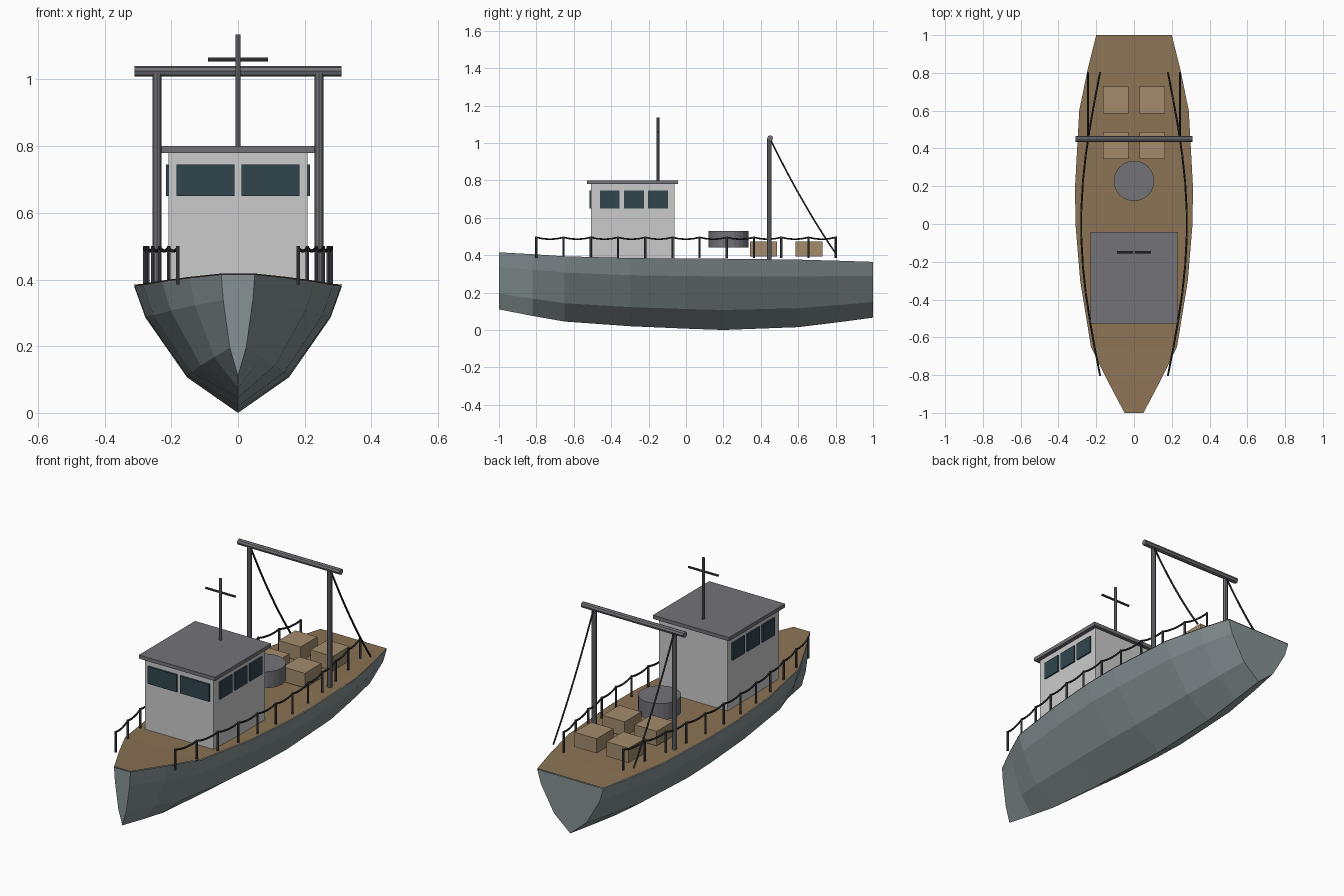
import bpy, bmesh, math
from mathutils import Vector

if "Cube" in bpy.data.objects:
    bpy.data.objects.remove(bpy.data.objects["Cube"])


def mat(name, r, g, b):
    m = bpy.data.materials.new(name)
    m.diffuse_color = (r, g, b, 1)
    m.use_nodes = True
    m.node_tree.nodes["Principled BSDF"].inputs["Base Color"].default_value = m.diffuse_color
    return m


HULL = mat("hull_paint", 0.24, 0.29, 0.30)
WOOD = mat("deck_wood", 0.26, 0.17, 0.09)
CRATE = mat("crate_wood", 0.36, 0.26, 0.15)
WALL = mat("cabin_paint", 0.55, 0.55, 0.55)
METAL = mat("metal", 0.17, 0.17, 0.19)
DARK = mat("dark_metal", 0.06, 0.06, 0.07)
GLASS = mat("glass", 0.03, 0.06, 0.075)
ROPE = mat("rope", 0.02, 0.02, 0.02)


def finish(name, bm, m):
    bmesh.ops.recalc_face_normals(bm, faces=bm.faces[:])
    me = bpy.data.meshes.new(name)
    bm.to_mesh(me)
    bm.free()
    me.materials.append(m)
    ob = bpy.data.objects.new(name, me)
    bpy.context.collection.objects.link(ob)
    return ob


def box(name, x, y, z, m):
    """Box from (min, max) ranges."""
    bm = bmesh.new()
    bmesh.ops.create_cube(bm, size=1)
    for v in bm.verts:
        v.co = [(r[0] + r[1]) / 2 + c * (r[1] - r[0]) for r, c in zip((x, y, z), v.co)]
    return finish(name, bm, m)


def rod(name, a, b, r, m, sides=8):
    """Cylinder between two points."""
    a, b = Vector(a), Vector(b)
    bm = bmesh.new()
    bmesh.ops.create_cone(bm, cap_ends=True, segments=sides, radius1=r, radius2=r,
                          depth=(b - a).length)
    q = (b - a).to_track_quat('Z', 'Y')
    for v in bm.verts:
        v.co = q @ v.co + (a + b) / 2
    return finish(name, bm, m)


def rope(name, pts, r):
    cu = bpy.data.curves.new(name, 'CURVE')
    cu.dimensions = '3D'
    cu.bevel_depth = r
    cu.bevel_resolution = 1
    cu.use_fill_caps = True
    sp = cu.splines.new('POLY')
    sp.points.add(len(pts) - 1)
    for p, c in zip(sp.points, pts):
        p.co = (*c, 1)
    cu.materials.append(ROPE)
    ob = bpy.data.objects.new(name, cu)
    bpy.context.collection.objects.link(ob)


def sag(a, b, depth, n):
    """Points of a line hanging between a and b."""
    a, b = Vector(a), Vector(b)
    return [a.lerp(b, i / n) - Vector((0, 0, 4 * depth * (i / n) * (1 - i / n)))
            for i in range(n + 1)]


# Hull stations: y, deck half width, deck height, keel height
stations = [(-1, .05, .415, .11), (-.82, .145, .405, .075), (-.65, .228, .394, .045),
            (-.3, .285, .384, .02), (0, .31, .382, .007), (.2, .312, .381, 0),
            (.6, .29, .376, .015), (.82, .245, .37, .042), (1, .20, .364, .066)]
section = [(1, 1), (.89, .75), (.49, .28), (0, 0)]  # width and height fractions
section += [(-w, h) for w, h in section[-2::-1]]

bm = bmesh.new()
rings = [[bm.verts.new((w * fx, y, k + (d - k) * fz)) for fx, fz in section]
         for y, w, d, k in stations]
for r0, r1 in zip(rings, rings[1:]):
    for i in range(len(section) - 1):
        bm.faces.new((r0[i], r0[i + 1], r1[i + 1], r1[i]))
bm.faces.new(rings[0])
bm.faces.new(rings[-1])
finish("hull", bm, HULL)

# Deck following the sheer line
bm = bmesh.new()
rows = [[bm.verts.new((s * w, y, d + .003)) for s in (-1, 1)] for y, w, d, k in stations]
for a, b in zip(rows, rows[1:]):
    bm.faces.new((a[0], a[1], b[1], b[0]))
deck = finish("deck", bm, WOOD)
if deck.data.polygons[0].normal.z < 0:
    deck.data.flip_normals()

# Wheelhouse with roof and windows
box("cabin", (-.208, .208), (-.508, -.062), (.38, .78), WALL)
box("cabin_roof", (-.23, .23), (-.528, -.042), (.78, .8), METAL)
for s in (-1, 1):
    box("front_window", sorted((s * .01, s * .185)), (-.516, -.5), (.65, .745), GLASS)
    for y in (-.408, -.278, -.15):
        box("side_window", sorted((s * .2, s * .216)), (y - .053, y + .053), (.65, .745), GLASS)

# Aerial mast
rod("mast", (0, -.15, .79), (0, -.15, 1.135), .008, METAL)
rod("mast_crossbar", (-.09, -.15, 1.06), (.09, -.15, 1.06), .006, DARK)

# Stern gantry with stays
rod("gantry_beam", (-.31, .45, 1.025), (.31, .45, 1.025), .016, METAL)
for s in (-1, 1):
    rod("gantry_post", (s * .243, .445, .375), (s * .243, .445, 1.02), .013, METAL)
    rope("stay_rope", sag((s * .243, .455, 1.01), (s * .243, .8, .41), .025, 10), .005)

# Railings: stanchions and sagging rope
for s in (-1, 1):
    tops = []
    for i in range(12):
        t = i / 11
        x, y = s * (.18 + .1 * math.sin(math.pi * t)), -.8 + 1.6 * t
        rod("rail_post", (x, y, .385), (x, y, .5), .006, DARK, 6)
        tops.append((x, y, .495))
    line = [tops[0]]
    for a, b in zip(tops, tops[1:]):
        line += sag(a, b, .01, 4)[1:]
    rope("rail_rope", line, .005)

# Winch drum
drum = rod("winch_drum", (0, .228, .44), (0, .228, .53), .107, METAL, 24)

# Crates
for s in (-1, 1):
    for y in (.415, .657):
        box("crate", (s * .097 - .067, s * .097 + .067), (y - .072, y + .072), (.392, .472), CRATE)
